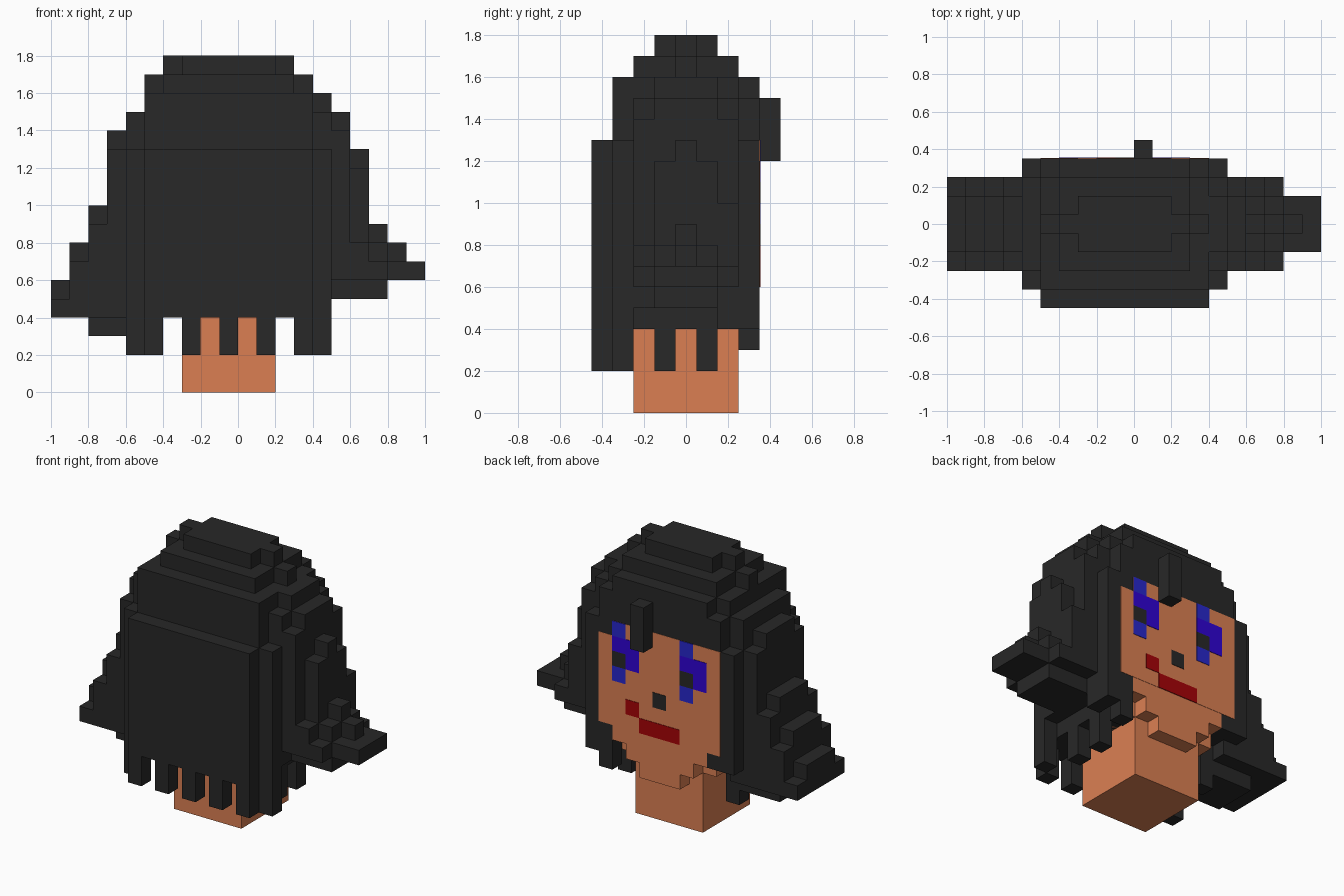
import bpy
import bmesh

if "Cube" in bpy.data.objects:
    bpy.data.objects.remove(bpy.data.objects["Cube"], do_unlink=True)

UNIT = 0.1        # edge of one block
MID = -0.5        # head middle in blocks
FACE_Y = 3.5      # plane of the face in blocks


def material(name, r, g, b):
    mat = bpy.data.materials.new(name)
    mat.use_nodes = True
    mat.diffuse_color = (r, g, b, 1)
    bsdf = mat.node_tree.nodes["Principled BSDF"]
    bsdf.inputs["Base Color"].default_value = (r, g, b, 1)
    bsdf.inputs["Roughness"].default_value = 0.9
    return mat


hair = material("charcoal hair", 0.021, 0.021, 0.021)
skin = material("tan skin", 0.71, 0.213, 0.086)
blue = material("blue eye shadow", 0.021, 0.021, 0.6)
purple = material("purple eye", 0.028, 0.001, 0.65)
red = material("red lips", 0.38, 0.001, 0.002)


def build(name, mat, boxes):
    """Join axis-aligned boxes, given as (x range, y range, z range) in blocks."""
    mesh = bpy.data.meshes.new(name)
    bm = bmesh.new()
    for box in boxes:
        corners = bmesh.ops.create_cube(bm, size=1)["verts"]
        for v in corners:
            for axis, (low, high) in enumerate(box):
                v.co[axis] = UNIT * (high if v.co[axis] > 0 else low)
    bm.to_mesh(mesh)
    bm.free()
    mesh.materials.append(mat)
    obj = bpy.data.objects.new(name, mesh)
    bpy.context.collection.objects.link(obj)
    return obj


def wide(half):
    return (MID - half, MID + half)


def deep(half):
    return (-half, half)


# Neck and stepped jaw
build("neck", skin, [(wide(2.5), deep(2.5), (0, 5))])
build("jaw", skin, [(wide(3.5), (0, 2.5), (4, 7))] + [
    (wide(half), (2.4, FACE_Y), (low, 6.5))
    for half, low in ((1.5, 3), (2.5, 4), (3.5, 5))])

# Rounded cap of hair, from wide shells up to the crown
build("hair_cap", hair, [
    (wide(5.5), (-3.5, -2.5), (4, 13)),
    (wide(5.5), deep(2.5), (5, 15)),
    (wide(4.5), (-3.5, 1.5), (4, 16)),
    (wide(4.5), (1.5, 2.5), (6, 16)),
    (wide(4.5), (2.5, FACE_Y), (6, 15)),
    (wide(3.5), (2.5, FACE_Y), (14, 16)),
    (wide(4.5), deep(0.5), (15, 17)),
    (wide(3.5), deep(2.5), (15, 17)),
    (wide(3.5), deep(0.5), (16, 18)),
    (wide(2.5), deep(1.5), (16, 18)),
    ((4, 5), deep(1.5), (14, 16)),
])
build("long_hair_panel", hair, [(wide(4.5), (-4.5, -3.5), (4, 13))])

# Loose tufts along the lower edge
tufts = [((x, x + 1), (-4.5, -3.5), (2, 5)) for x in range(-5, 4, 2)]
for outer, inner in ((-6, -5), (4, 3)):
    tufts.append(((outer, outer + 1), (-3.5, -2.5), (2, 5)))
    for y in (-1.5, 0.5):
        tufts.append(((inner, inner + 1), (y, y + 1), (2, 5)))
build("hair_tufts", hair, tufts)

# Locks beside the face and on the forehead
build("side_locks", hair, [
    ((4, 5), (1.5, FACE_Y), (4, 13)),
    ((3, 4), (2.5, FACE_Y), (3, 6)),
    ((-6, -5), (1.5, FACE_Y), (5, 13)),
    ((-5, -4), (2.5, FACE_Y), (5, 6)),
])
build("forehead_lock", hair, [((0, 1), (FACE_Y, 4.5), (12, 15))])

# Stepped flare on the -x side: each step has a low wide and a tall narrow part
flare = []
for edge, low, top in ((-10, 4, 5), (-9, 4, 7), (-8, 4, 9), (-7, 4, 13)):
    flare.append(((edge, -5), deep(2.5), (low, top)))
    flare.append(((edge, -5), deep(1.5), (low, top + 1)))
flare.append(((-8, -5), deep(1.5), (3, 5)))
build("wide_flare", hair, flare)

# Pointed flare on the +x side
pointed = [
    ((4, edge), deep(half), (low, top))
    for edge, half, low, top in (
        (8, 2.5, 6, 7), (7, 2.5, 6, 8), (6, 2.5, 6, 14), (6, 1.5, 6, 15),
        (7, 1.5, 6, 12), (7, 0.5, 6, 13), (8, 1.5, 5, 8), (8, 0.5, 6, 9),
        (9, 0.5, 6, 8), (10, 1.5, 6, 7))]
pointed.append(((5, 7), (1.5, 2.5), (6, 10)))
build("pointed_flare", hair, pointed)


def plate(x0, x1, z0, z1, lift):
    return ((x0, x1), (FACE_Y - 0.02, FACE_Y + lift), (z0, z1))


# Face plate, then painted details just above it
build("face", skin, [plate(-5, 3, 6, 13, 0.02), plate(3, 4, 6, 12, 0.02)])
DETAIL = 0.05
shadow, iris, pupil = [], [], []
for x in (2, -3):
    shadow += [plate(x, x + 1, z, z + 1, DETAIL) for z in (9, 12)]
    pupil.append(plate(x, x + 1, 10, 11, DETAIL))
    iris.append(plate(x, x + 1, 11, 12, DETAIL))
    iris.append(plate(x - 1, x, 10, 12, DETAIL))
build("eye_shadow", blue, shadow)
build("irises", purple, iris)
build("pupils", hair, pupil)
build("nose", hair, [plate(-1, 0, 8, 9, DETAIL)])
build("mouth", red, [plate(-2, 1, 6, 7, DETAIL), plate(1, 2, 7, 8, DETAIL)])
